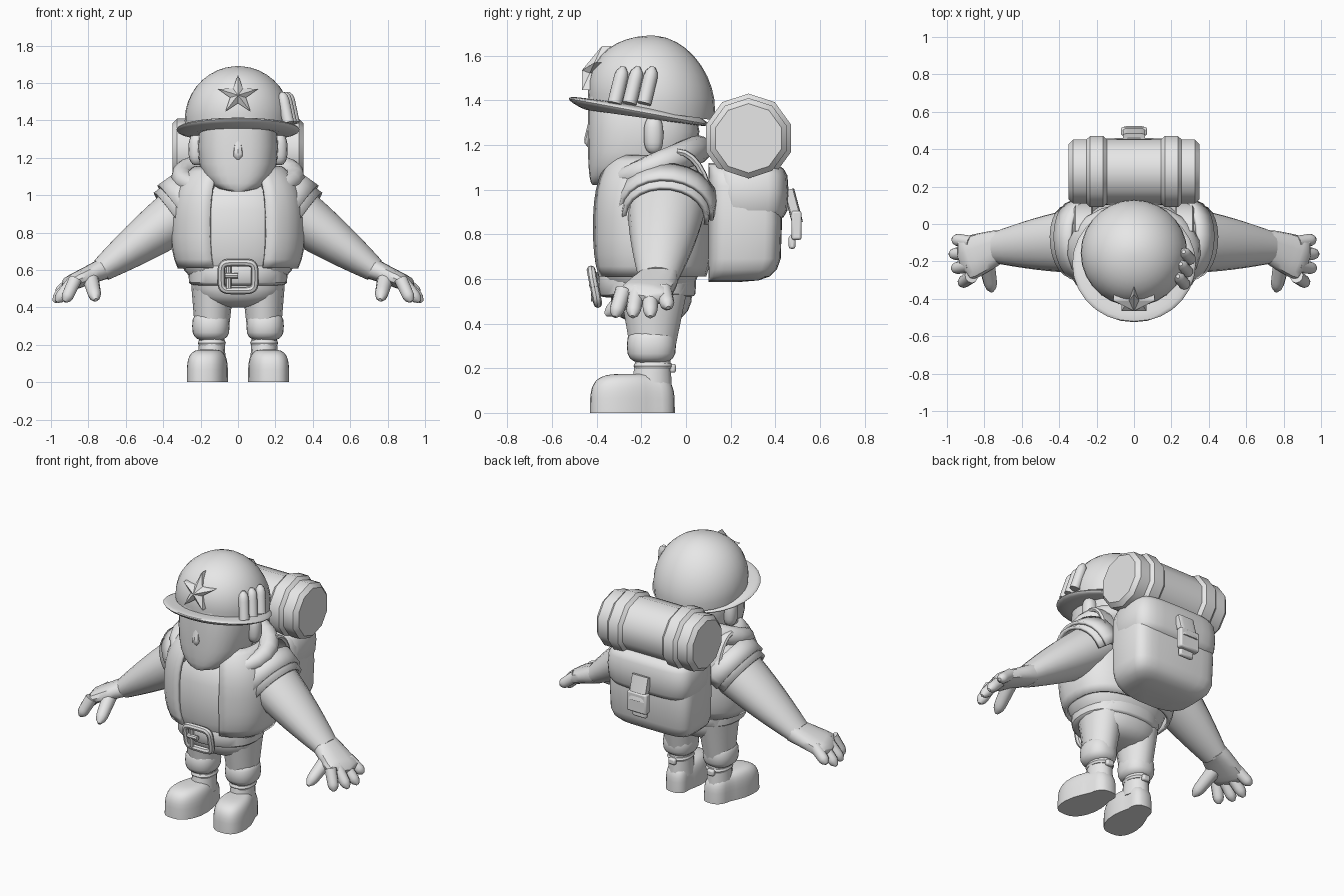
import bpy, bmesh, math
from mathutils import Vector

if "Cube" in bpy.data.objects:
    bpy.data.objects.remove(bpy.data.objects["Cube"])

grey = bpy.data.materials.new("plain_grey")
grey.use_nodes = True
grey.diffuse_color = (.8, .8, .8, 1)
grey.node_tree.nodes["Principled BSDF"].inputs["Base Color"].default_value = grey.diffuse_color


def finish(name, bm, mirror=False, angle=40, thick=0, bevel=0):
    """Turn a bmesh into a shaded object with its modifiers."""
    bmesh.ops.recalc_face_normals(bm, faces=bm.faces)
    mesh = bpy.data.meshes.new(name)
    bm.to_mesh(mesh)
    bm.free()
    mesh.materials.append(grey)
    for polygon in mesh.polygons:
        polygon.use_smooth = True
    mesh.set_sharp_from_angle(angle=math.radians(angle))
    part = bpy.data.objects.new(name, mesh)
    bpy.context.collection.objects.link(part)
    if thick:
        modifier = part.modifiers.new("thickness", "SOLIDIFY")
        modifier.thickness, modifier.offset = thick, 0
    if bevel:
        modifier = part.modifiers.new("bevel", "BEVEL")
        modifier.width, modifier.segments = bevel, 2
    if mirror:
        part.modifiers.new("mirror", "MIRROR")


def skin(name, loops, wrap=True, **options):
    """Bridge loops of points; closed loops are capped at both ends."""
    bm = bmesh.new()
    rows = [[bm.verts.new(point) for point in loop] for loop in loops]
    count = len(rows[0])
    for low, high in zip(rows, rows[1:]):
        for i in range(count if wrap else count - 1):
            j = (i + 1) % count
            bm.faces.new((low[i], low[j], high[j], high[i]))
    if wrap:
        bm.faces.new(rows[0])
        bm.faces.new(rows[-1])
    finish(name, bm, **options)


def power(value, p):
    return math.copysign(abs(value) ** (2 / p), value)


def arc(centre, u, v, count, start=0, end=360, p=2):
    """Points on a superellipse arc, angles in degrees."""
    steps = count if end - start == 360 else count - 1
    angles = [math.radians(start + (end - start) * i / steps) for i in range(count)]
    return [centre + u * power(math.cos(a), p) + v * power(math.sin(a), p) for a in angles]


def blob(name, half, y, z, side=0, p=2.3, q=2.6, cut=(-84, 84), start=0, end=360,
         anchor=0, tilt=0, shape=None, steps=10, count=28, **options):
    """Superellipsoid filling a bounding box; anchor holds its front in place as it narrows."""
    loops = []
    for i in range(steps + 1):
        a = math.radians(cut[0] + (cut[1] - cut[0]) * i / steps)
        r = power(math.cos(a), q)
        depth = (y[1] - y[0]) / 2
        centre = Vector((side, sum(y) / 2 - anchor * depth * (1 - r),
                         sum(z) / 2 + (z[1] - z[0]) / 2 * power(math.sin(a), q)))
        loop = arc(centre, Vector((half * r, 0, 0)), Vector((0, depth * r, depth * r * r * tilt)),
                   count, start, end, p)
        loops.append([shape(point) for point in loop] if shape else loop)
    skin(name, loops, wrap=end - start == 360, **options)


def tube(name, points, sizes, hint=(0, 1, 0), count=14, start=0, end=360, p=2, **options):
    """Sweep along points; each size is a radius along the hint and one across it."""
    loops = []
    for i, (point, size) in enumerate(zip(points, sizes)):
        along = (points[min(i + 1, len(points) - 1)] - points[max(i - 1, 0)]).normalized()
        u = Vector(hint)
        u = (u - along * u.dot(along)).normalized()
        loops.append(arc(point, u * size[0], along.cross(u) * size[1], count, start, end, p))
    skin(name, loops, wrap=end - start == 360, **options)


def limb(name, a, b, size_a, size_b, curve=1, tip=0, steps=8, **options):
    """Tapered tube from a to b, with an optional rounded tip."""
    a, b, size_a, size_b = Vector(a), Vector(b), Vector(size_a), Vector(size_b)
    points, sizes = [], []
    for i in range(steps + 1):
        t = i / steps
        over = max(0, t - 1 + tip) / tip if tip else 0
        points.append(a.lerp(b, t))
        sizes.append(size_a.lerp(size_b, t ** curve) * math.sqrt(1 - .9 * over * over))
    tube(name, points, sizes, **options)


def drum(name, middle, width, radius, chamfer, **options):
    """Ten-sided chamfered cylinder lying along x on the bedroll's axis."""
    loops = []
    for s in (-1, 1):
        for inset in ((chamfer, 0) if s < 0 else (0, chamfer)):
            r = radius - inset
            loops.append(arc(Vector((middle + s * (width / 2 - (chamfer - inset) * (inset == 0)), .28, 1.23)),
                             Vector((0, 0, r)), Vector((0, r, 0)), 10))
    skin(name, loops, **options)


def box(name, centre, size, bevel=.01, **options):
    bm = bmesh.new()
    bmesh.ops.create_cube(bm, size=1)
    bmesh.ops.scale(bm, vec=size, verts=bm.verts)
    bmesh.ops.translate(bm, vec=centre, verts=bm.verts)
    finish(name, bm, bevel=bevel, **options)


# Boots: pinched at the instep, narrow heel, toes turned slightly outward
def boot_shape(point):
    arch = point.y + .17
    narrow = 1 - .18 * math.exp(-(arch / .06) ** 2)
    heel = .85 if arch > 0 else 1
    return Vector((.15 + (point.x - .15) * narrow * heel - .12 * arch, point.y, point.z))


blob("boots", half=.11, side=.15, y=(-.43, -.05), z=(-.175, .175), p=2.7, q=4, cut=(0, 84),
     shape=boot_shape, mirror=True)
limb("boot_shafts", (.14, -.155, .1), (.14, -.145, .28), (.075, .095), (.065, .075), hint=(1, 0, 0), mirror=True)
blob("ankle_straps", half=.075, side=.14, y=(-.235, -.06), z=(.195, .225), q=8, steps=4, mirror=True)
box("ankle_buckles", (.14, -.06, .2), (.05, .03, .04), mirror=True)

# Trousers and belt
limb("trouser_legs", (.14, -.15, .27), (.135, -.145, .58), (.09, .1), (.12, .16), hint=(1, 0, 0), mirror=True)
blob("trouser_cuffs", half=.1, side=.145, y=(-.265, -.045), z=(.22, .38), q=3, mirror=True)
blob("trouser_seat", half=.25, y=(-.34, .03), z=(.4, .75), q=3)
blob("belt", half=.265, y=(-.395, .045), z=(.515, .65), q=8)

# Belt buckle: rounded frame, crossbar and prong
frame = arc(Vector((0, -.41, .565)), Vector((.09, 0, 0)), Vector((0, -.015, .075)), 36, p=5)
tube("buckle_frame", frame + frame[:1], [(.02, .02)] * 37, count=8)
limb("buckle_bar", (-.05, -.41, .5), (-.05, -.41, .63), (.015, .015), (.015, .015), steps=1, count=8)
limb("buckle_prong", (-.07, -.42, .57), (0, -.42, .57), (.015, .015), (.015, .015), steps=1, count=8)

# Shirt and open jacket
blob("shirt", half=.33, y=(-.415, .08), z=(.48, 1.12))
blob("jacket", half=.35, y=(-.42, .11), z=(.46, 1.2), p=2.5, cut=(-30, 55), start=-70, end=250, thick=.02)

# Thick collar rising toward the back, and pack straps over the shoulders
collar = arc(Vector((0, -.15, 1.1)), Vector((.3, 0, 0)), Vector((0, .2, .08)), 21, -65, 245)
swell = [.03 + .035 * math.sqrt(math.sin(math.pi * (i + .2) / 20.4)) for i in range(21)]
tube("collar", collar, [(r, r) for r in swell], hint=(0, 0, 1), count=12)
strap_path = arc(Vector((.27, -.04, .9)), Vector((0, .15, 0)), Vector((0, 0, .27)), 8, 0, 90)
tube("pack_straps", strap_path, [(.05, .015)] * 8, hint=(1, 0, 0), count=8, p=4, mirror=True)

# Arms with layered shoulder caps
shoulder, wrist = Vector((.2, -.08, .98)), Vector((.73, -.125, .6))
limb("arms", shoulder, wrist, (.18, .155), (.088, .065), curve=1.6, count=18, mirror=True)
for layer, name in enumerate(("lower_shoulder_caps", "upper_shoulder_caps")):
    r = .165 + .02 * layer
    limb(name, shoulder.lerp(wrist, .05), shoulder.lerp(wrist, .28 - .06 * layer), (r + .03, r), (r + .02, r),
         steps=2, start=-10, end=190, thick=.02, mirror=True)

# Hands
limb("palms", (.7, -.11, .615), (.93, -.2, .515), (.08, .062), (.125, .04), curve=.7, tip=.2, p=2.5, mirror=True)
for k, name in enumerate(("little_fingers", "ring_fingers", "middle_fingers", "index_fingers")):
    reach = .985 - .015 * (k - 1) ** 2
    limb(name, (.87, -.1 - .06 * k, .55), (reach, -.08 - .08 * k, .47 if k == 0 else .43),
         (.037, .037), (.032, .032), tip=.3, count=10, mirror=True)
limb("thumbs", (.79, -.2, .56), (.76, -.36, .44), (.045, .045), (.033, .033), tip=.3,
     hint=(1, 0, 0), count=10, mirror=True)

# Head
limb("neck", (0, -.1, 1), (0, -.1, 1.2), (.15, .14), (.15, .14), hint=(1, 0, 0), steps=1)
blob("head", half=.215, y=(-.44, .06), z=(1.02, 1.5), p=2.6, anchor=.9)
limb("nose", (0, -.42, 1.33), (0, -.43, 1.19), (.015, .01), (.035, .035), tip=.3, hint=(1, 0, 0), count=8)
blob("ears", half=.045, side=.22, y=(-.19, -.1), z=(1.16, 1.33), count=14, mirror=True)

# Helmet: dome on a dipped brim
blob("helmet_dome", half=.285, y=(-.44, .13), z=(1.11, 1.69), p=2, q=2, cut=(-10, 86), tilt=-.14)
blob("helmet_brim", half=.33, y=(-.525, .1), z=(1.31, 1.39), p=2, q=2, cut=(-40, 60), tilt=-.185)


def star_loop(scale, y):
    """Five-pointed outline leaning back along the dome."""
    loop = []
    for i in range(10):
        r = scale * (.045 if i % 2 else .115)
        a = math.tau * i / 10
        loop.append((r * math.sin(a), y + .43 * r * math.cos(a), 1.535 + .95 * r * math.cos(a)))
    return loop


skin("helmet_star", [star_loop(1, -.385), star_loop(1, -.425), star_loop(.02, -.465)], angle=8)

# Row of cartridges on the left of the helmet
for i, name in enumerate(("front_cartridge", "middle_cartridge", "rear_cartridge")):
    base = Vector((.27 + .015 * i, -.32 + .066 * i, 1.385))
    limb(name, base, base + Vector((-.035, .04, .165)), (.032, .032), (.032, .032), tip=.3, count=10)

# Backpack with flap and clasp
blob("backpack", half=.3, y=(.1, .43), z=(.585, 1.12), p=5, q=5, anchor=1)
blob("pack_flap", half=.305, y=(.12, .46), z=(.84, 1.13), p=4, q=4, anchor=.5)
limb("clasp_strap", (0, .46, 1), (0, .5, .85), (.06, .025), (.06, .025), hint=(1, 0, 0), steps=2, p=5)
box("clasp", (0, .495, .84), (.14, .045, .13))
box("clasp_tongue", (0, .475, .765), (.1, .03, .06))

# Bedroll and its straps
drum("bedroll", middle=0, width=.7, radius=.18, chamfer=.025)
drum("bedroll_straps", middle=.2, width=.11, radius=.2, chamfer=.02, mirror=True)
